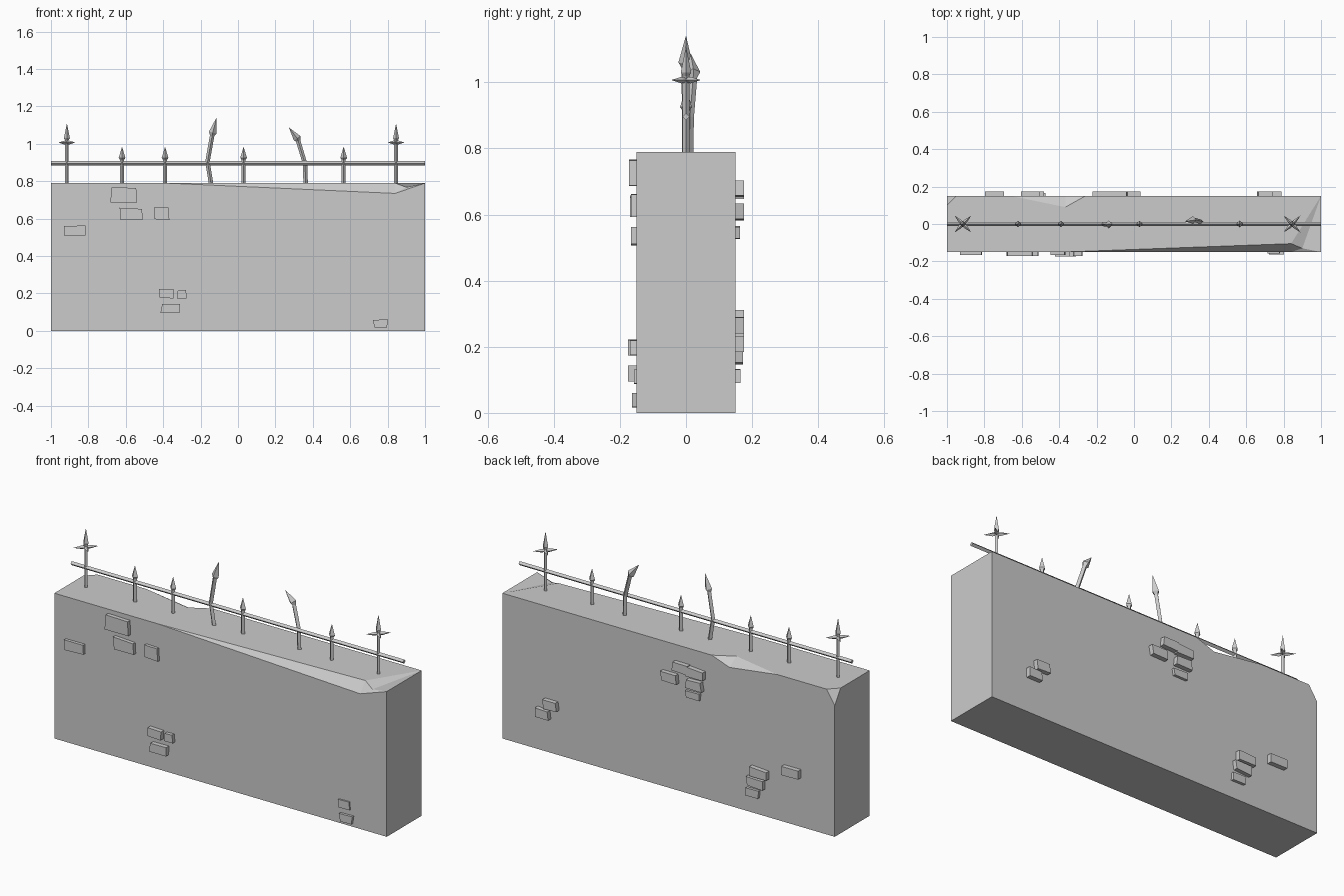
import bpy, bmesh, random
from math import cos, sin, pi
from mathutils import Vector

random.seed(4)
cube = bpy.data.objects.get("Cube")
if cube:
    bpy.data.objects.remove(cube)

grey = bpy.data.materials.new("stone_grey")
grey.use_nodes = True
grey.diffuse_color = (0.6, 0.6, 0.6, 1)
grey.node_tree.nodes["Principled BSDF"].inputs["Base Color"].default_value = (0.6, 0.6, 0.6, 1)


def finish(name, bm):
    bmesh.ops.recalc_face_normals(bm, faces=bm.faces)
    mesh = bpy.data.meshes.new(name)
    bm.to_mesh(mesh)
    bm.free()
    mesh.materials.append(grey)
    obj = bpy.data.objects.new(name, mesh)
    bpy.context.collection.objects.link(obj)
    return obj


def sweep(bm, path, radii, sides=4):
    """Faceted tube along a path; a zero radius makes a point."""
    pts = [Vector(p) for p in path]
    rings = []
    for i, (p, r) in enumerate(zip(pts, radii)):
        t = (pts[min(i + 1, len(pts) - 1)] - pts[max(i - 1, 0)]).normalized()
        ref = Vector((0, 1, 0)) if abs(t.y) < 0.9 else Vector((0, 0, 1))
        u = t.cross(ref).normalized()
        v = t.cross(u)
        if r == 0:
            rings.append([bm.verts.new(p)])
        else:
            rings.append([bm.verts.new(p + r * (cos(a) * u + sin(a) * v))
                          for a in (2 * pi * k / sides for k in range(sides))])
    for a, b in zip(rings, rings[1:]):
        for k in range(sides):
            quad = [a[k % len(a)], a[(k + 1) % len(a)], b[(k + 1) % len(b)], b[k % len(b)]]
            bm.faces.new(list(dict.fromkeys(quad)))
    for ring in (rings[0], rings[-1]):
        if len(ring) > 2:
            bm.faces.new(ring)


# Wall block with chipped top edges
H, D = 0.79, 0.15
corners = {
    "A": (-1, -D, 0), "B": (1, -D, 0), "C": (1, D, 0), "E": (-1, D, 0),
    "a": (-1, -D, H), "b": (-0.38, -D, H), "c": (0.84, -0.105, H), "d": (1, D, H),
    "e": (-0.26, D, H), "f": (-0.367, 0.09, H), "g": (-0.656, D, H),
    "h": (-0.95, D, H), "i": (-1, 0.1, H),
    "k": (0.84, -D, 0.735), "m": (0.9, -0.13, 0.768), "n": (1, -D, H),
    "q": (-0.367, D, 0.752), "r": (-1, D, 0.715),
}
bm = bmesh.new()
vert = {key: bm.verts.new(co) for key, co in corners.items()}
for loop in ("abcdefghi", "bkc", "knm", "kmc", "cmd", "mnd", "efq", "fgq", "hir",
             "ABnkba", "CErhgqed", "BCdn", "EAair", "AECB"):
    bm.faces.new([vert[key] for key in loop])
finish("wall", bm)


# Raised bricks: left, right, bottom, top, depth
def bricks(name, side, layout):
    bm = bmesh.new()
    for x0, x1, z0, z1, depth in layout:
        quad = [(x + random.uniform(-.005, .005), z + random.uniform(-.004, .004))
                for x, z in ((x0, z0), (x1, z0), (x1, z1), (x0, z1))]
        face = bm.faces.new([bm.verts.new((x, side * (D - 0.01), z)) for x, z in quad])
        out = bmesh.ops.extrude_face_region(bm, geom=[face])["geom"]
        bmesh.ops.translate(bm, vec=(0, side * (depth + 0.01), 0),
                            verts=[g for g in out if isinstance(g, bmesh.types.BMVert)])
    finish(name, bm)


bricks("front_bricks", -1, [
    (-.68, -.54, .69, .765, .022), (-.63, -.51, .595, .655, .02),
    (-.45, -.37, .595, .66, .016), (-.93, -.815, .51, .565, .017),
    (-.425, -.345, .175, .22, .025), (-.325, -.275, .175, .22, .02),
    (-.41, -.31, .095, .145, .025), (.715, .78, .09, .13, .008),
    (.725, .8, .02, .06, .014)])
bricks("back_bricks", 1, [
    (-.06, .03, .585, .63, .025), (-.13, -.04, .655, .70, .025),
    (-.22, -.12, .65, .695, .025), (-.21, -.12, .585, .632, .025),
    (-.19, -.11, .53, .565, .014), (.66, .74, .24, .29, .025),
    (.71, .79, .185, .23, .025), (-.6, -.5, .21, .255, .025),
    (-.8, -.7, .265, .31, .025), (-.58, -.485, .15, .195, .023),
    (-.55, -.475, .09, .13, .015)])

# Long rail
bm = bmesh.new()
sweep(bm, [(-1, 0, .896), (1, 0, .896)], [.011, .011])
finish("rail", bm)

# Short straight spikes
for n, x in enumerate((-.62, -.39, .03, .565)):
    bm = bmesh.new()
    sweep(bm, [(x, 0, z) for z in (.78, .915, .925, .985)], [.011, .011, .018, 0])
    finish(f"short_spike_{n + 1}", bm)

# Tall spikes with a four-armed star
for n, x in enumerate((-.915, .845)):
    bm = bmesh.new()
    sweep(bm, [(x, 0, z) for z in (.78, 1.02, 1.03, 1.11)], [.01, .01, .016, 0])
    for k in range(4):
        dx, dy = cos(pi / 4 + k * pi / 2), sin(pi / 4 + k * pi / 2)
        sweep(bm, [(x + s * dx, s * dy, 1.007) for s in (0, .02, .063)], [.008, .01, 0])
    finish(f"tall_spike_{n + 1}", bm)

# Bent spikes
for name, path in (
    ("bent_spike_right", [(-.143, 0, .78), (-.163, 0, .905), (-.138, -.002, 1.045),
                          (-.135, -.002, 1.06), (-.114, 0, 1.142)]),
    ("bent_spike_left", [(.362, .01, .78), (.358, .012, .895), (.322, .022, 1.015),
                         (.316, .022, 1.03), (.272, .014, 1.088)])):
    bm = bmesh.new()
    sweep(bm, path, [.012, .012, .012, .021, 0])
    finish(name, bm)
